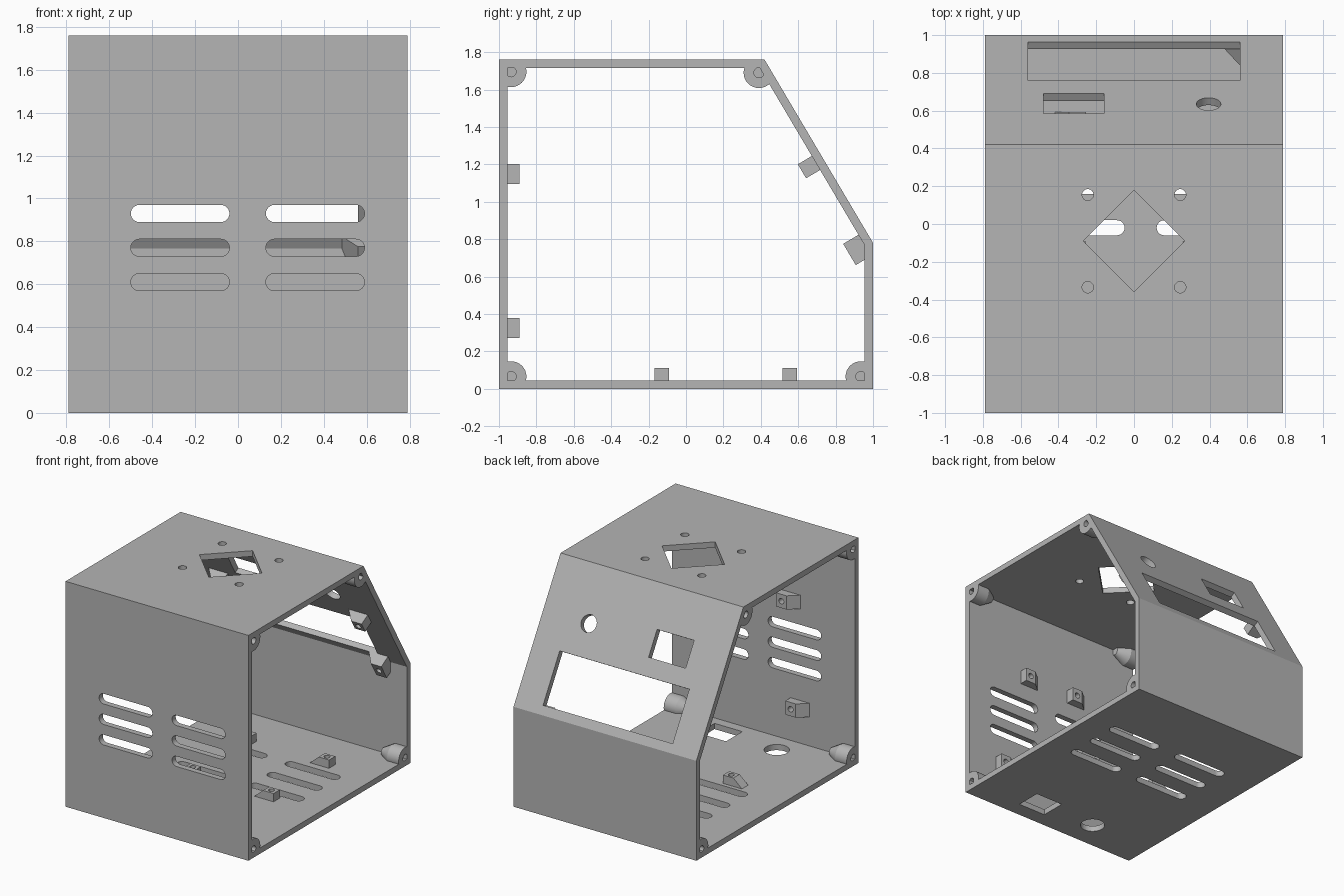
import bpy, bmesh, math
from mathutils import Matrix, Vector

cube = bpy.data.objects.get("Cube")
if cube:
    bpy.data.objects.remove(cube, do_unlink=True)

HALF, WALL = 0.79, 0.045
D = Vector((0, 0.58, -0.98)).normalized()      # down the sloped panel
OUT = Vector((0, 0.98, 0.58)).normalized()     # outward from the sloped panel

grey = bpy.data.materials.new("plastic_grey")
grey.use_nodes = True
grey.diffuse_color = (0.46, 0.46, 0.46, 1)
grey.node_tree.nodes["Principled BSDF"].inputs["Base Color"].default_value = (0.46, 0.46, 0.46, 1)


def frame(origin, u, v, n):
    m = Matrix((u, v, n)).transposed().to_4x4()
    m.translation = origin
    return m


X, Y, Z = Vector((1, 0, 0)), Vector((0, 1, 0)), Vector((0, 0, 1))
SIDE = frame((0, 0, 0), Y, Z, X)
FRONT = frame((0, -1, 0), X, Z, -Y)
FLOOR = frame((0, 0, 0), X, -Y, -Z)
ROOF = frame((0, 0, 1.76), X, Y, Z)
SLOPE = frame((0, 1, 0.78), X, D, OUT)


def rect(cx, cy, w, h):
    return [(cx + sx * w / 2, cy + sy * h / 2) for sx, sy in ((-1, -1), (1, -1), (1, 1), (-1, 1))]


def circle(cx, cy, r, n=32):
    return [(cx + r * math.cos(math.tau * i / n), cy + r * math.sin(math.tau * i / n)) for i in range(n)]


def slot(cx, cy, length=0.46, r=0.04, n=12):
    pts = []
    for side in (1, -1):
        for i in range(n + 1):
            a = math.pi * i / n - math.pi / 2
            pts.append((cx + side * (length / 2 - r + r * math.cos(a)), cy + side * r * math.sin(a)))
    return pts


def profile(t):
    """Housing outline moved inward by t."""
    c = OUT.y + 0.78 * OUT.z - t
    return [(t - 1, t), (1 - t, t), (1 - t, (c - OUT.y * (1 - t)) / OUT.z),
            ((c - OUT.z * (1.76 - t)) / OUT.y, 1.76 - t), (t - 1, 1.76 - t)]


def prism(bm, pts, levels, m):
    """Stack scaled copies of an outline along the frame normal."""
    cx = sum(p[0] for p in pts) / len(pts)
    cy = sum(p[1] for p in pts) / len(pts)
    rings = [[bm.verts.new(m @ Vector((cx + (x - cx) * s, cy + (y - cy) * s, n))) for x, y in pts]
             for n, s in levels]
    faces = [bm.faces.new(rings[0]), bm.faces.new(rings[-1])]
    for a, b in zip(rings, rings[1:]):
        for i in range(len(a)):
            j = (i + 1) % len(a)
            faces.append(bm.faces.new((a[i], a[j], b[j], b[i])))
    bmesh.ops.recalc_face_normals(bm, faces=faces)
    return rings


def make(name, bm):
    mesh = bpy.data.meshes.new(name)
    bm.to_mesh(mesh)
    bm.free()
    mesh.materials.append(grey)
    ob = bpy.data.objects.new(name, mesh)
    bpy.context.collection.objects.link(ob)
    return ob


def solid(name, parts):
    bm = bmesh.new()
    for pts, levels, m in parts:
        prism(bm, pts, levels, m)
    return make(name, bm)


def carve(ob, cutter, op="DIFFERENCE", keep=False):
    cutter.hide_render = True
    mod = ob.modifiers.new("carve", "BOOLEAN")
    mod.operation, mod.solver, mod.object = op, "EXACT", cutter
    dg = bpy.context.evaluated_depsgraph_get()
    mesh = bpy.data.meshes.new_from_object(ob.evaluated_get(dg))
    ob.modifiers.clear()
    ob.data = mesh
    if not keep:
        bpy.data.objects.remove(cutter, do_unlink=True)


def ends(a, b):
    return [(a, 1), (b, 1)]


# Open-ended housing
housing = solid("housing", [(profile(0), ends(-HALF, HALF), SIDE)])
carve(housing, solid("hollow", [(profile(WALL), ends(-1, 1), SIDE)]))

# Openings in each wall
cuts = []
for cx in (-0.27, 0.36):
    cuts += [(slot(cx, z), FRONT) for z in (0.61, 0.77, 0.93)]
    cuts += [(slot(cx - 0.01, -y), FLOOR) for y in (-0.02, 0.2, 0.42)]
cuts += [(rect(0.25, 0.78, 0.24, 0.2), FLOOR), (circle(-0.245, 0.77, 0.09), FLOOR)]
cuts += [(circle(0, -0.09, 0.27, 4), ROOF)]
cuts += [(circle(x, -0.09 + y, 0.03), ROOF) for x in (-0.245, 0.245) for y in (-0.245, 0.245)]


def slope_s(y):
    return (y - 1) / D.y


cuts += [(rect(0, slope_s(0.862), 1.12, 0.403), SLOPE),
         (rect(-0.32, slope_s(0.638), 0.32, 0.206), SLOPE),
         (circle(0.395, slope_s(0.635), 0.065), SLOPE)]
carve(housing, solid("openings", [(p, ends(-0.1, 0.05), m) for p, m in cuts]))
parts = [housing]

# Screw bosses in the corners at both open ends
clip = solid("clip", [(profile(0.01), ends(-HALF, HALF), SIDE)])
spots = {"front_floor": (-0.935, 0.065), "back_floor": (0.935, 0.065),
         "front_roof": (-0.935, 1.695), "back_roof": (0.39, 1.69)}
for place, (y, z) in spots.items():
    for side, s in (("left", 1), ("right", -1)):
        boss = solid(f"{place}_{side}_boss",
                     [(circle(y, z, 0.082), [(s * 0.82, 1), (s * 0.69, 1), (s * 0.6, 0.35)], SIDE)])
        carve(boss, clip, "INTERSECT", keep=True)
        carve(boss, solid("bore", [(circle(y, z, 0.027, 20), ends(s * 0.9, s * 0.66), SIDE)]))
        parts.append(boss)


# Board mounts: wedge-sided blocks with a screw hole
def mount(name, x, s, height, depth, m, clipped=False):
    bm = bmesh.new()
    rings = prism(bm, rect(x - 0.04, s, 0.17, height), ends(-0.04, -depth), m)
    shift = m.to_3x3() @ Vector((0.08, 0, 0))
    for i in (0, 3):
        rings[1][i].co += shift
    ob = make(name, bm)
    if clipped:
        carve(ob, clip, "INTERSECT", keep=True)
    carve(ob, solid("bore", [(circle(x, s, 0.022, 20), ends(-0.06, -0.3), m)]))
    parts.append(ob)


for x in (-0.3, 0.38):
    for y in (-0.13, 0.555):
        mount("floor_mount", x, -y, 0.077, 0.11, FLOOR)
for x, z in ((-0.28, 0.325), (0.49, 0.325), (-0.2, 1.148), (0.25, 1.148)):
    mount("front_mount", x, z, 0.107, 0.11, FRONT)
for x in (-0.605, 0.605):
    mount("display_upper_mount", x, -0.523, 0.087, 0.132, SLOPE)
    mount("display_lower_mount", x, -0.011, 0.132, 0.14, SLOPE, True)
bpy.data.objects.remove(clip, do_unlink=True)

# Smooth round surfaces, keep hard edges
bpy.ops.object.select_all(action="DESELECT")
for ob in parts:
    ob.select_set(True)
bpy.context.view_layer.objects.active = housing
bpy.ops.object.shade_smooth_by_angle(angle=math.radians(30))
